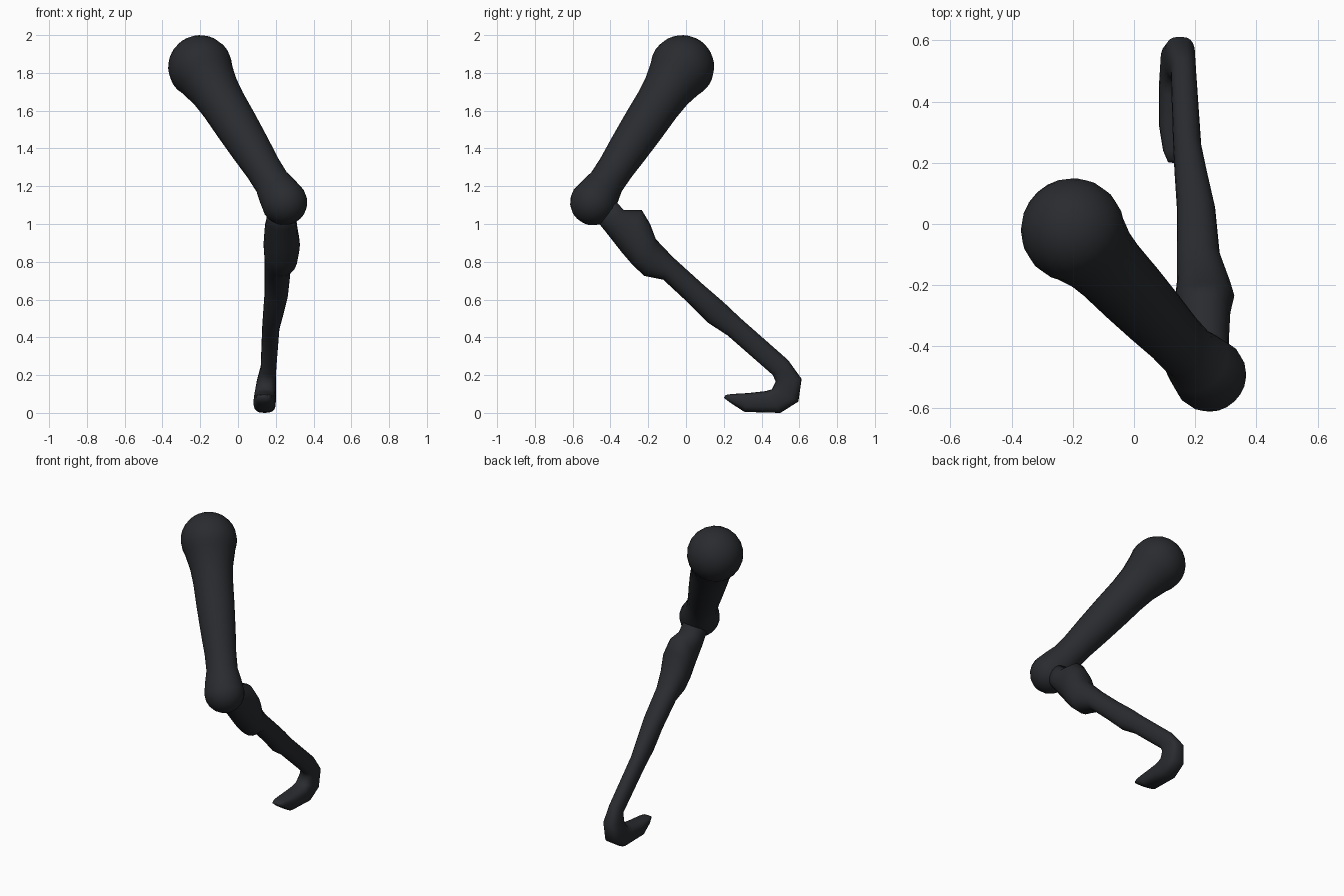
import bpy, bmesh
from math import cos, sin, pi, sqrt, copysign
from mathutils import Vector

if "Cube" in bpy.data.objects:
    bpy.data.objects.remove(bpy.data.objects["Cube"])

SIDES = 20
mat = bpy.data.materials.new("dark_skin")
mat.diffuse_color = (0.022, 0.024, 0.028, 1)
mat.use_nodes = True
mat.node_tree.nodes["Principled BSDF"].inputs["Base Color"].default_value = mat.diffuse_color


def loft(name, rings):
    """Skin a closed tube over a list of point rings."""
    bm = bmesh.new()
    loops = [[bm.verts.new(p) for p in ring] for ring in rings]
    for a, b in zip(loops, loops[1:]):
        for i in range(SIDES):
            j = (i + 1) % SIDES
            bm.faces.new((a[i], a[j], b[j], b[i]))
    bm.faces.new(loops[0])
    bm.faces.new(loops[-1])
    bmesh.ops.recalc_face_normals(bm, faces=bm.faces)
    me = bpy.data.meshes.new(name)
    bm.to_mesh(me)
    bm.free()
    for p in me.polygons:
        p.use_smooth = True
    me.materials.append(mat)
    ob = bpy.data.objects.new(name, me)
    bpy.context.collection.objects.link(ob)
    return ob


def oval(c, u, v, power=1.0):
    """Ring around c with half axes u and v; power below 1 makes it boxier."""
    def f(t):
        return copysign(abs(t) ** power, t)
    return [c + u * f(cos(2 * pi * i / SIDES)) + v * f(sin(2 * pi * i / SIDES))
            for i in range(SIDES)]


# Thigh: hip ball, tapering shaft and knee ball turned about one axis
hip, knee = Vector((-0.20, -0.02, 1.83)), Vector((0.245, -0.492, 1.115))
axis = (knee - hip).normalized()
length = (knee - hip).length
side = axis.cross(Vector((0, 0, 1))).normalized()
up = side.cross(axis)
R, r = 0.17, 0.122
profile = [(-R * cos(a), R * sin(a)) for a in [0.03] + [pi * k / 14 for k in range(1, 10)]]
profile += [(0.17, 0.131), (0.27, 0.121), (0.42, 0.115), (0.58, 0.106),
            (0.72, 0.096), (0.82, 0.095), (0.89, 0.110)]
profile += [(length - r * cos(a), r * sin(a)) for a in [pi * k / 10 for k in range(5, 10)] + [pi - 0.03]]
loft("thigh", [oval(hip + axis * d, side * q, up * q) for d, q in profile])

# Shin and foot: under edge (y, z), outer edge (y, z), x range
sections = [
    (-.50, 1.05, -.42, 1.17, .16, .31),
    (-.43, .965, -.33, 1.075, .15, .31),
    (-.34, .85, -.235, 1.075, .14, .315),
    (-.28, .78, -.19, 1.00, .135, .328),
    (-.22, .725, -.16, .92, .14, .315),
    (-.12, .705, -.07, .825, .14, .28),
    (.02, .575, .09, .68, .14, .265),
    (.12, .475, .20, .585, .133, .24),
    (.22, .41, .29, .50, .128, .22),
    (.46, .20, .54, .28, .12, .203),
    (.475, .165, .612, .18, .10, .20),
    (.455, .125, .595, .06, .086, .20),
    (.42, .115, .50, .0, .082, .20),
    (.33, .105, .31, .005, .082, .195),
    (.24, .10, .24, .05, .095, .18),
    (.21, .095, .20, .08, .11, .165),
]
rings = []
for n, (y0, z0, y1, z1, x0, x1) in enumerate(sections):
    c = Vector(((x0 + x1) / 2, (y0 + y1) / 2, (z0 + z1) / 2))
    u = Vector(((x1 - x0) / 2, 0, 0))
    v = Vector((0, (y1 - y0) / 2, (z1 - z0) / 2))
    rings.append(oval(c, u, v, 0.7 if n > 9 else 0.9))
loft("shin_and_foot", rings)
